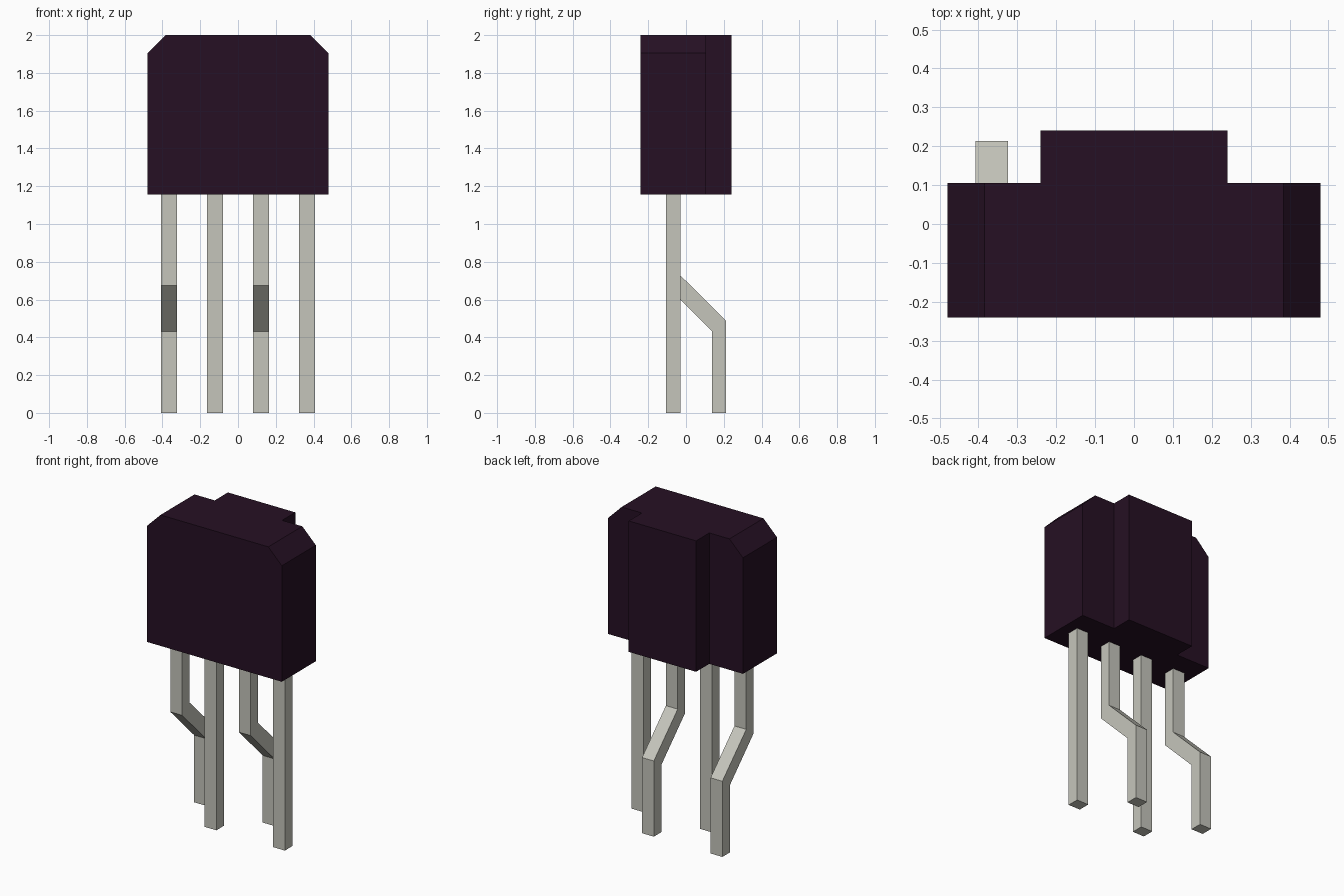
import bpy, bmesh

cube = bpy.data.objects.get("Cube")
if cube:
    bpy.data.objects.remove(cube, do_unlink=True)


def make_material(name, rgb):
    mat = bpy.data.materials.new(name)
    mat.use_nodes = True
    mat.diffuse_color = (*rgb, 1)
    bsdf = next(n for n in mat.node_tree.nodes if n.type == 'BSDF_PRINCIPLED')
    bsdf.inputs["Base Color"].default_value = (*rgb, 1)
    return mat


def extrude_profile(bm, points, offset):
    """Close a profile into a face and extrude it into a solid."""
    face = bm.faces.new([bm.verts.new(p) for p in points])
    out = bmesh.ops.extrude_face_region(bm, geom=[face])
    verts = [v for v in out["geom"] if isinstance(v, bmesh.types.BMVert)]
    bmesh.ops.translate(bm, verts=verts, vec=offset)
    bmesh.ops.recalc_face_normals(bm, faces=bm.faces[:])


def finish(bm, name, mat):
    mesh = bpy.data.meshes.new(name)
    bm.to_mesh(mesh)
    bm.free()
    mesh.materials.append(mat)
    obj = bpy.data.objects.new(name, mesh)
    bpy.context.collection.objects.link(obj)
    return obj


plastic = make_material("dark plum plastic", (0.019, 0.005, 0.017))
metal = make_material("pale grey metal", (0.56, 0.56, 0.50))

# Housing: T-shaped plan with the two upper side corners chamfered
BOTTOM, TOP, HALF = 1.157, 2.0, 0.48
right_half = [(HALF, -0.24), (HALF, 0.106), (0.24, 0.106), (0.24, 0.24)]
plan = right_half + [(-x, y) for x, y in reversed(right_half)]
bm = bmesh.new()
extrude_profile(bm, [(x, y, BOTTOM) for x, y in plan], (0, 0, TOP - BOTTOM))
corners = [e for e in bm.edges
           if all(abs(v.co.x) > HALF - 0.01 and v.co.z > TOP - 0.01 for v in e.verts)
           and e.verts[0].co.x * e.verts[1].co.x > 0]
bmesh.ops.bevel(bm, geom=corners, offset=0.096, segments=1, affect='EDGES')
finish(bm, "housing", plastic)

# Pins: side profiles in (y, z), alternating cranked and straight
FRONT, BACK, WIDTH = -0.106, -0.03, 0.084
straight = [(FRONT, 0), (BACK, 0), (BACK, BOTTOM), (FRONT, BOTTOM)]
cranked = [(0.137, 0), (0.213, 0), (0.213, 0.487), (BACK, 0.728),
           (BACK, BOTTOM), (FRONT, BOTTOM), (FRONT, 0.675), (0.137, 0.432)]
for i in range(4):
    x = (i - 1.5) * 0.244 - WIDTH / 2
    profile, kind = (straight, "straight") if i % 2 else (cranked, "cranked")
    bm = bmesh.new()
    extrude_profile(bm, [(x, y, z) for y, z in profile], (WIDTH, 0, 0))
    finish(bm, f"{kind}_pin_{i + 1}", metal)
